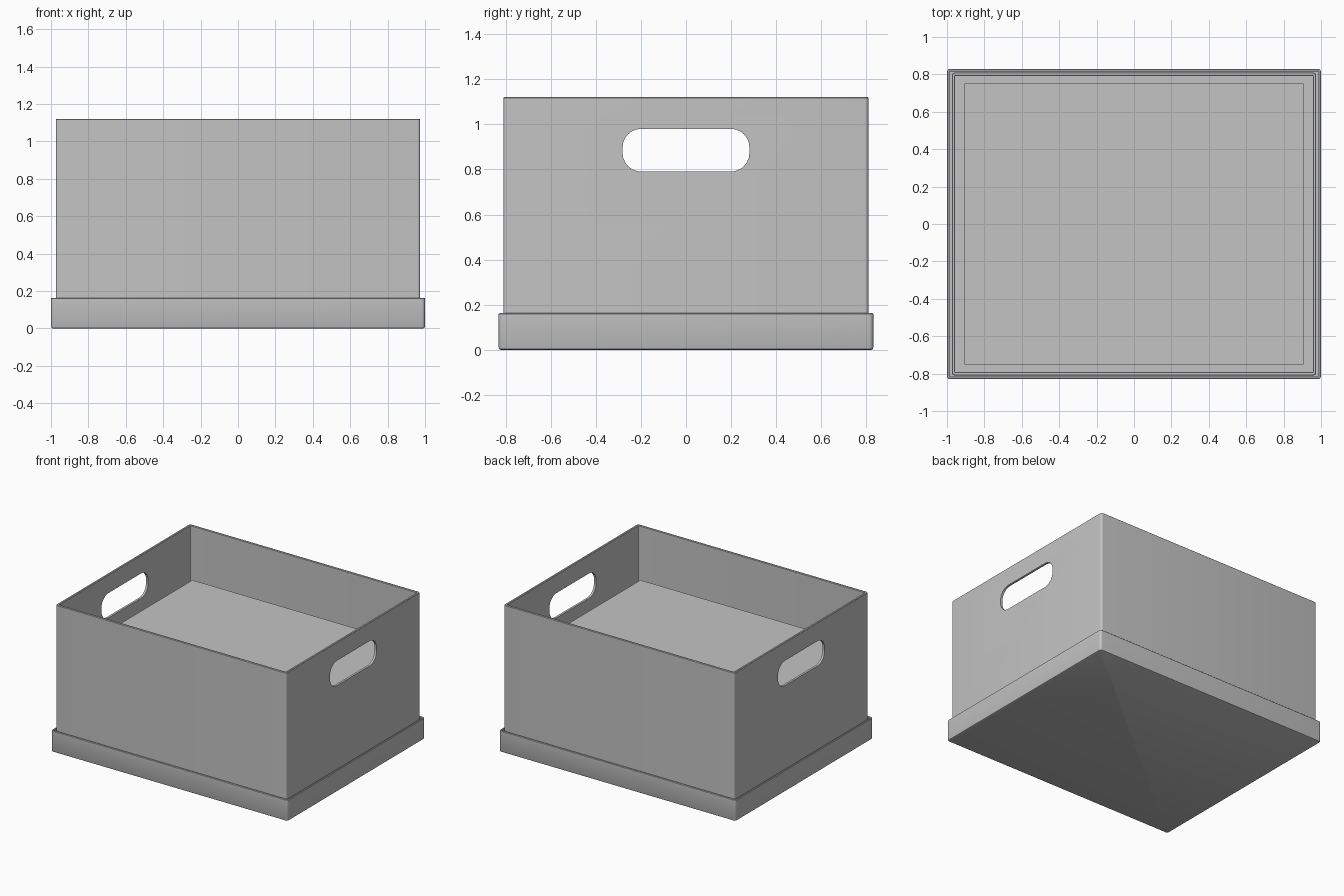
import bpy
import bmesh
import math
from mathutils import Matrix

if "Cube" in bpy.data.objects:
    bpy.data.objects.remove(bpy.data.objects["Cube"], do_unlink=True)

GREY = (0.55, 0.55, 0.55, 1.0)
grey = bpy.data.materials.new("light_grey")
grey.use_nodes = True
grey.diffuse_color = GREY
grey.node_tree.nodes["Principled BSDF"].inputs["Base Color"].default_value = GREY


def rounded_loop(bm, hx, hy, r, z, steps=6):
    """Ring of vertices around a rectangle with rounded corners."""
    verts = []
    for k, (sx, sy) in enumerate([(1, 1), (-1, 1), (-1, -1), (1, -1)]):
        for i in range(steps + 1):
            a = (k + i / steps) * math.pi / 2
            verts.append(bm.verts.new((sx * (hx - r) + r * math.cos(a),
                                       sy * (hy - r) + r * math.sin(a), z)))
    return verts


def lofted(name, hx, hy, r, sections, matrix=None):
    """Skin a stack of (inset, z) rings and cap both ends."""
    bm = bmesh.new()
    rings = [rounded_loop(bm, hx - d, hy - d, max(r - d, 0.004), z) for d, z in sections]
    for a, b in zip(rings, rings[1:]):
        for i in range(len(a)):
            j = (i + 1) % len(a)
            bm.faces.new((a[i], a[j], b[j], b[i]))
    bm.faces.new(rings[0][::-1])
    bm.faces.new(rings[-1])
    bmesh.ops.recalc_face_normals(bm, faces=bm.faces)
    if matrix:
        bm.transform(matrix)
    mesh = bpy.data.meshes.new(name)
    bm.to_mesh(mesh)
    bm.free()
    mesh.materials.append(grey)
    obj = bpy.data.objects.new(name, mesh)
    bpy.context.collection.objects.link(obj)
    return obj


# Shallow tray with a softly rounded underside, holding the box
tray = lofted("base_tray", 1.0, 0.83, 0.018, [
    (0.010, 0), (0.003, 0.003), (0, 0.010), (0, 0.160), (0.003, 0.163),
    (0.011, 0.163), (0.014, 0.160), (0.014, 0.014)])

# Thin-walled open box
box = lofted("box_walls", 0.974, 0.809, 0.015, [
    (0, 0.014), (0, 1.117), (0.003, 1.12), (0.014, 1.12), (0.017, 1.117), (0.017, 0.035)])

# Raised inner block that leaves a narrow gap to the walls
block = lofted("inner_block", 0.91, 0.75, 0.004, [(0, 0.035), (0, 0.73)])

# One long cutter opens the hand hole in both end walls
turn = Matrix.Translation((0, 0, 0.885)) @ Matrix.Rotation(math.pi / 2, 4, "Y")
cutter = lofted("handle_cutter", 0.095, 0.281, 0.083, [(0, -1.2), (0, 1.2)], turn)
cutter.hide_render = True
cutter.hide_set(True)
holes = box.modifiers.new("hand_holes", "BOOLEAN")
holes.operation = "DIFFERENCE"
holes.solver = "EXACT"
holes.object = cutter

# Apply the cut, then smooth the rounded edges
bpy.ops.object.select_all(action="DESELECT")
bpy.context.view_layer.objects.active = box
box.select_set(True)
bpy.ops.object.modifier_apply(modifier=holes.name)
bpy.data.objects.remove(cutter, do_unlink=True)
for obj in (tray, box, block):
    obj.select_set(True)
bpy.ops.object.shade_smooth_by_angle(angle=math.radians(35))
